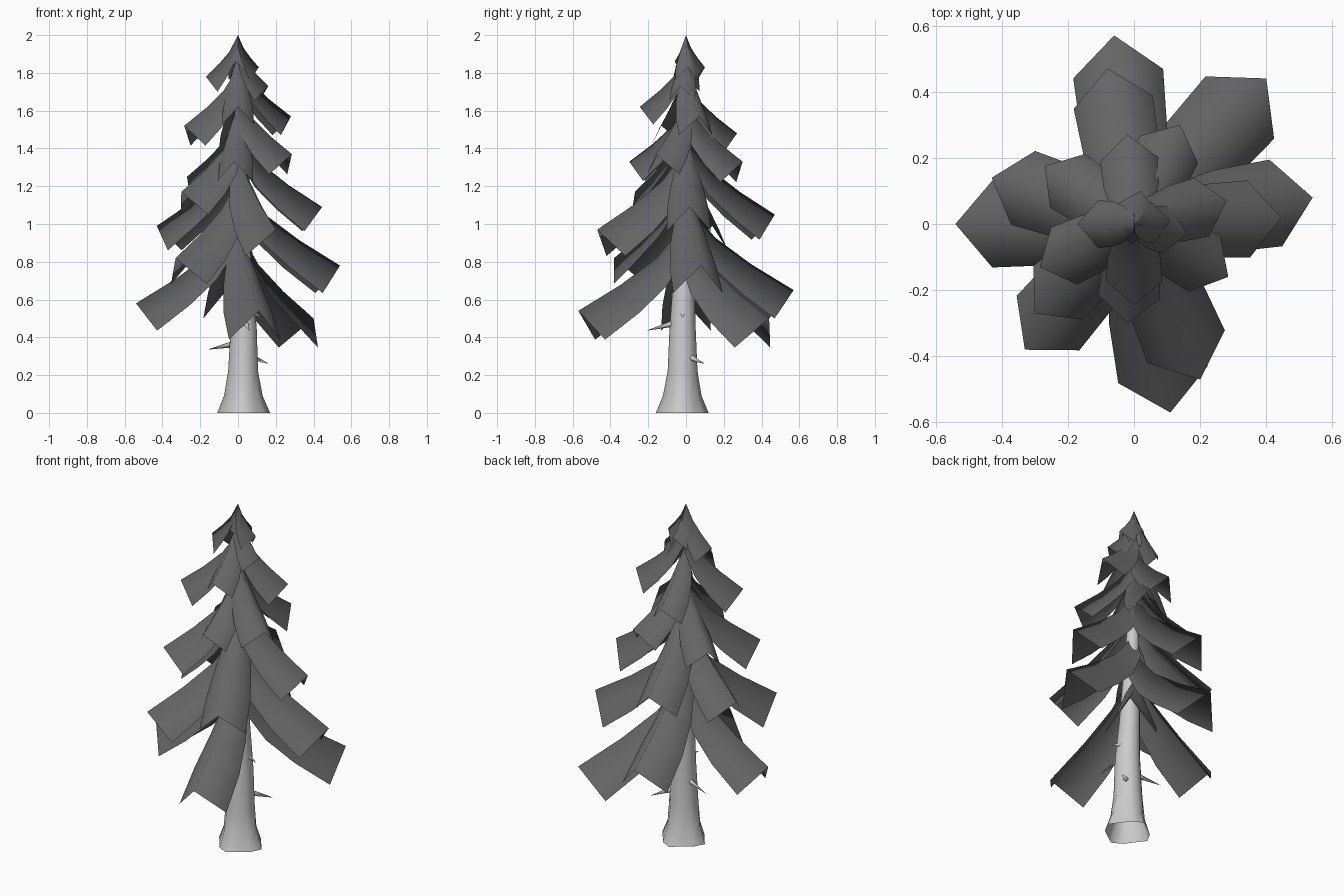
import bpy, bmesh, math
from mathutils import Vector

if "Cube" in bpy.data.objects:
    bpy.data.objects.remove(bpy.data.objects["Cube"])

dark = bpy.data.materials.new("needles_dark_grey")
dark.diffuse_color = (0.13, 0.13, 0.13, 1)
dark.use_nodes = True
dark.node_tree.nodes["Principled BSDF"].inputs["Base Color"].default_value = dark.diffuse_color


def finish(name, bm, mat=None):
    me = bpy.data.meshes.new(name)
    bm.to_mesh(me)
    bm.free()
    for p in me.polygons:
        p.use_smooth = True
    if mat:
        me.materials.append(mat)
    ob = bpy.data.objects.new(name, me)
    bpy.context.collection.objects.link(ob)
    return ob


def frond(i, tip):
    """Roof-folded branch card running from the trunk axis to its tip."""
    x, y, z = tip
    R = math.hypot(x, y)
    u = Vector((x / R, y / R, 0))
    side = Vector((-u.y, u.x, 0))
    hw = 0.045 + 0.16 * R
    rise = min(0.12 + 0.6 * R, 2.0 - z)
    bm = bmesh.new()
    rows = []
    # position along ridge, height fraction, width fraction
    for t, h, w in [(0, 1, 0.4), (0.27, 0.6, 0.75), (0.6, 0.3, 0.95), (1, 0, 1)]:
        ridge = u * (R * t) + Vector((0, 0, z + rise * h))
        drop = u * (-0.85 * hw * t) - Vector((0, 0, 1.1 * hw))
        rows.append([bm.verts.new(ridge + drop + side * (hw * w)),
                     bm.verts.new(ridge),
                     bm.verts.new(ridge + drop - side * (hw * w))])
    for a, b in zip(rows, rows[1:]):
        for k in (0, 1):
            bm.faces.new((a[k], b[k], b[k + 1], a[k + 1]))
    bmesh.ops.recalc_face_normals(bm, faces=bm.faces)
    if sum(f.normal.z for f in bm.faces) < 0:
        bmesh.ops.reverse_faces(bm, faces=bm.faces)
    finish("frond_%02d" % i, bm, dark)


# Frond tips, from the lowest tier to the crown
tips = [
    (-0.06, 0.57, 0.65), (0.40, 0.44, 0.50), (0.54, 0.08, 0.78),
    (0.11, -0.57, 0.54), (-0.54, 0.00, 0.58), (-0.33, -0.38, 0.82),
    (0.20, -0.47, 0.97), (-0.43, 0.14, 0.99), (-0.08, 0.47, 1.05),
    (0.445, 0.02, 1.09), (-0.30, -0.27, 1.17), (-0.27, 0.175, 1.25),
    (0.14, 0.30, 1.33), (-0.02, -0.30, 1.33), (0.285, -0.16, 1.37),
    (-0.02, 0.27, 1.48), (-0.285, -0.13, 1.52), (0.28, 0.07, 1.57),
    (0.0, -0.245, 1.62), (0.16, -0.03, 1.73), (-0.17, 0.0, 1.78),
    (0.11, 0.01, 1.83), (0.02, 0.10, 1.83), (-0.01, -0.06, 1.86)]
for i, tip in enumerate(tips):
    frond(i + 1, tip)

# Tapered trunk with a lobed root flare
bm = bmesh.new()
N = 12
rings = []
for z, r, lobe, cx, cy in [(0, 0.125, 0.016, 0.03, -0.02), (0.09, 0.095, 0.008, 0.028, -0.02),
                           (0.22, 0.079, 0, 0.027, -0.018), (0.45, 0.069, 0, 0.03, -0.018),
                           (0.7, 0.056, 0, 0.02, -0.012), (1.2, 0.035, 0, 0.01, 0),
                           (1.9, 0.006, 0, 0, 0)]:
    ring = []
    for k in range(N):
        a = math.tau * k / N
        rr = r + lobe * math.cos(4 * a + 0.4)
        ring.append(bm.verts.new((cx + rr * math.cos(a), cy + rr * math.sin(a), z)))
    rings.append(ring)
for a, b in zip(rings, rings[1:]):
    for k in range(N):
        j = (k + 1) % N
        bm.faces.new((a[k], a[j], b[j], b[k]))
finish("trunk", bm)

# Dead twigs on the bare trunk
twigs = [((-0.02, 0.0, 0.365), (-0.16, 0.04, 0.335)),
         ((0.07, 0.02, 0.295), (0.165, 0.10, 0.26)),
         ((0.04, -0.06, 0.475), (0.06, -0.21, 0.435)),
         ((0.07, -0.015, 0.53), (0.135, -0.02, 0.505))]
for i, (base, tip) in enumerate(twigs):
    p, q = Vector(base), Vector(tip)
    d = (q - p).normalized()
    s = d.cross(Vector((0, 0, 1))).normalized()
    v = s.cross(d)
    bm = bmesh.new()
    apex = bm.verts.new(q)
    ring = [bm.verts.new(p + 0.018 * (s * math.cos(math.tau * k / 4) + v * math.sin(math.tau * k / 4)))
            for k in range(4)]
    for k in range(4):
        bm.faces.new((ring[k], ring[(k + 1) % 4], apex))
    bmesh.ops.recalc_face_normals(bm, faces=bm.faces)
    finish("twig_%d" % (i + 1), bm)
